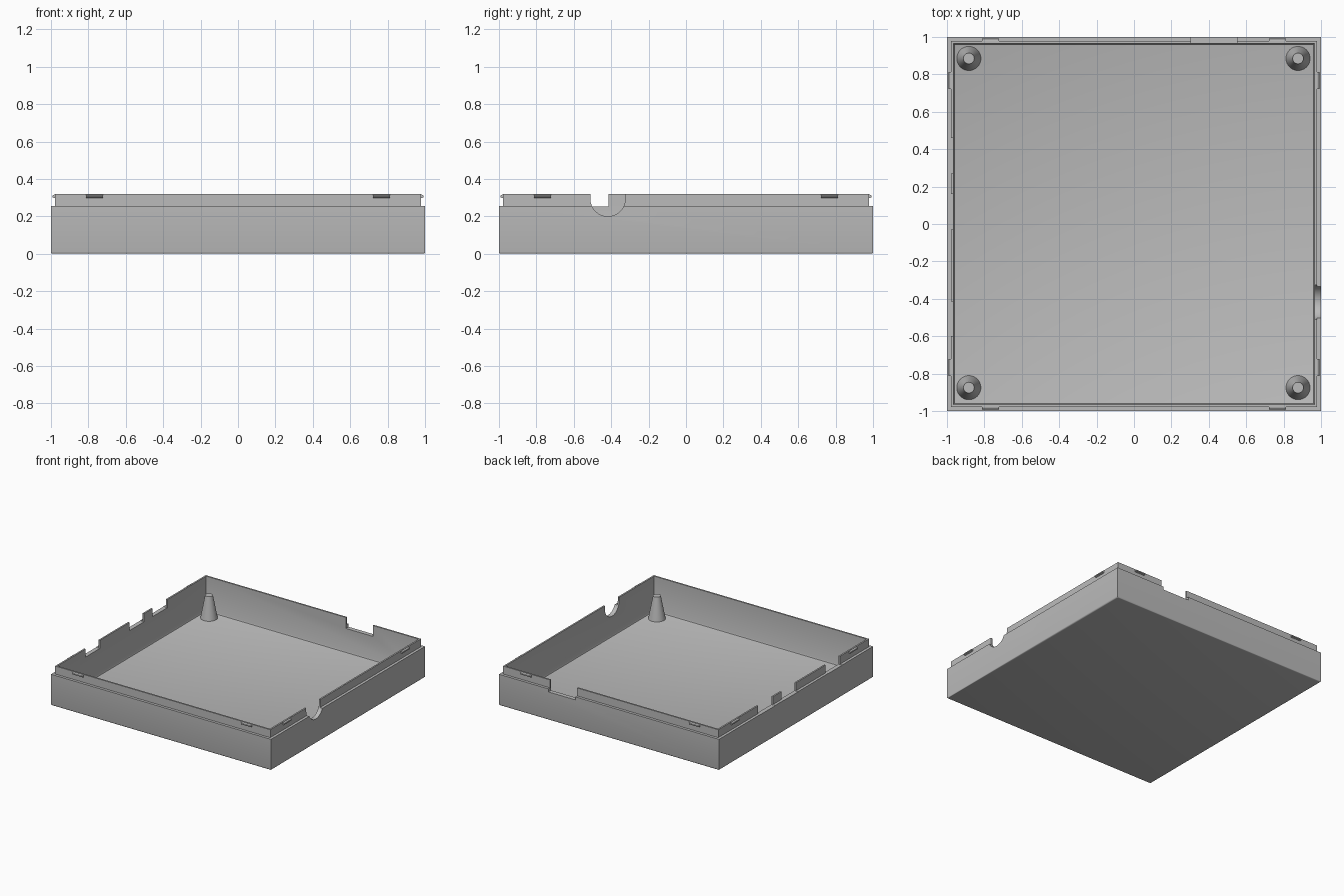
import bpy, bmesh, math
from mathutils import Matrix

if "Cube" in bpy.data.objects:
    bpy.data.objects.remove(bpy.data.objects["Cube"])

grey = bpy.data.materials.new("plain grey")
grey.diffuse_color = (0.5, 0.5, 0.5, 1)
grey.use_nodes = True
grey.node_tree.nodes["Principled BSDF"].inputs["Base Color"].default_value = grey.diffuse_color


def make(name, bm, smooth=False):
    bmesh.ops.recalc_face_normals(bm, faces=bm.faces)
    me = bpy.data.meshes.new(name)
    bm.to_mesh(me)
    bm.free()
    ob = bpy.data.objects.new(name, me)
    bpy.context.collection.objects.link(ob)
    me.materials.append(grey)
    if smooth:
        bpy.ops.object.select_all(action='DESELECT')
        ob.select_set(True)
        bpy.context.view_layer.objects.active = ob
        bpy.ops.object.shade_smooth_by_angle(angle=math.radians(35))
    return ob


def box(name, x0, x1, y0, y1, z0, z1):
    bm = bmesh.new()
    bmesh.ops.create_cube(bm, size=1)
    for v in bm.verts:
        v.co = ((x0 + x1) / 2 + v.co.x * (x1 - x0),
                (y0 + y1) / 2 + v.co.y * (y1 - y0),
                (z0 + z1) / 2 + v.co.z * (z1 - z0))
    return make(name, bm)


# Tray shell: one square loft from underside, over the stepped lip, to the inner floor
profile = [(0.990, 0.0), (0.995, 0.0013), (0.9987, 0.005), (1.0, 0.010),
           (1.0, 0.255), (0.978, 0.255), (0.978, 0.32), (0.965, 0.32),
           (0.965, 0.045), (0.961, 0.035), (0.951, 0.031)]
bm = bmesh.new()
rings = [[bm.verts.new((sx * s, sy * s, z)) for sx, sy in ((-1, -1), (1, -1), (1, 1), (-1, 1))]
         for s, z in profile]
for a, b in zip(rings, rings[1:]):
    for i in range(4):
        j = (i + 1) % 4
        bm.faces.new((a[i], a[j], b[j], b[i]))
bm.faces.new(rings[0])
bm.faces.new(rings[-1])
tray = make("tray", bm)

# Cutters for the wall openings
cutters = [box("left_cut", -1.1, -0.9, a, b, 0.253, 0.5)
           for a, b in ((-0.60, -0.415), (-0.03, 0.16), (0.27, 0.46))]
cutters.append(box("back_cut", 0.305, 0.55, 0.9, 1.1, 0.23, 0.5))

# Round-bottomed cable opening in the right wall
bm = bmesh.new()
n, cy, cz, r = 32, -0.418, 0.293, 0.093
outline = [(cy + r * math.cos(math.pi + math.pi * i / n),
            cz + r * math.sin(math.pi + math.pi * i / n)) for i in range(n + 1)]
outline += [(cy + r, 0.5), (cy - r, 0.5)]
ends = [[bm.verts.new((x, y, z)) for y, z in outline] for x in (0.9, 1.1)]
for e in ends:
    bm.faces.new(e)
for i in range(len(outline)):
    j = (i + 1) % len(outline)
    bm.faces.new((ends[0][i], ends[0][j], ends[1][j], ends[1][i]))
cutters.append(make("round_cut", bm))

bpy.context.view_layer.objects.active = tray
for c in cutters:
    c.hide_render = True
    m = tray.modifiers.new(c.name, 'BOOLEAN')
    m.operation = 'DIFFERENCE'
    m.solver = 'EXACT'
    m.object = c
    bpy.ops.object.modifier_apply(modifier=m.name)
for c in cutters:
    bpy.data.objects.remove(c)
bpy.ops.object.select_all(action='DESELECT')
tray.select_set(True)
bpy.ops.object.shade_smooth_by_angle(angle=math.radians(35))

# Snap clips: two small ridges on each side of the lip
clip = [(0.970, 0.297), (0.980, 0.297), (0.990, 0.301), (0.993, 0.306),
        (0.990, 0.312), (0.980, 0.317), (0.970, 0.317)]
for side in range(4):
    for s in (-1, 1):
        bm = bmesh.new()
        ends = [[bm.verts.new((t, -d, z)) for d, z in clip]
                for t in (s * 0.767 - 0.046, s * 0.767 + 0.046)]
        for e in ends:
            bm.faces.new(e)
        for i in range(len(clip)):
            j = (i + 1) % len(clip)
            bm.faces.new((ends[0][i], ends[0][j], ends[1][j], ends[1][i]))
        bm.transform(Matrix.Rotation(side * math.pi / 2, 4, 'Z'))
        make("snap_clip", bm)

# Tapered corner posts
for x in (-0.883, 0.877):
    for y in (-0.875, 0.885):
        bm = bmesh.new()
        bmesh.ops.create_cone(bm, cap_ends=True, segments=40, radius1=0.065, radius2=0.029,
                              depth=0.19, matrix=Matrix.Translation((x, y, 0.123)))
        make("corner_post", bm, True)
